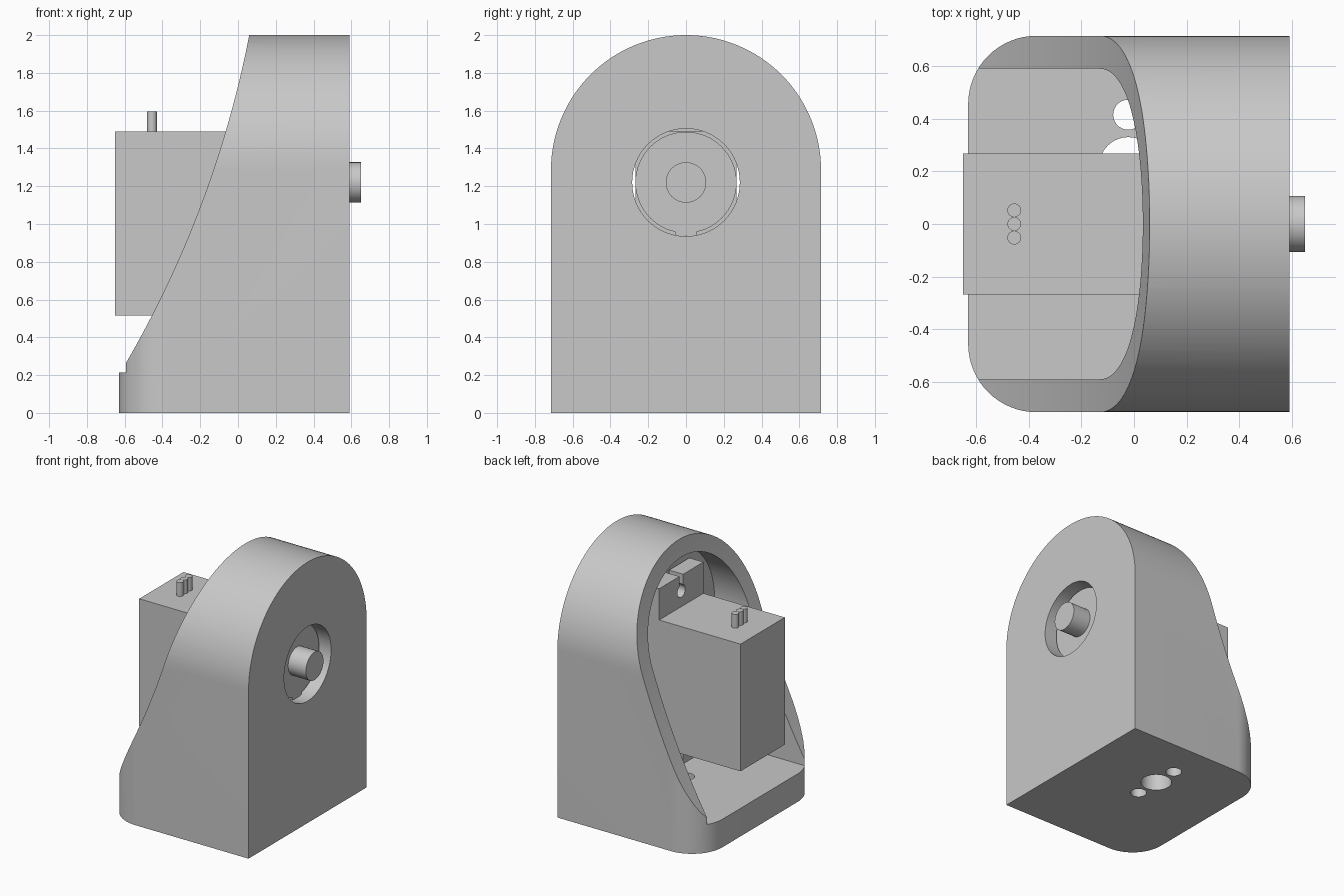
import bpy, bmesh
from math import sin, cos, pi, sqrt
from mathutils import Vector

cube = bpy.data.objects.get("Cube")
if cube:
    bpy.data.objects.remove(cube, do_unlink=True)

GREY = (0.58, 0.58, 0.58, 1)
grey = bpy.data.materials.new("light_grey")
grey.use_nodes = True
grey.diffuse_color = GREY
grey.node_tree.nodes["Principled BSDF"].inputs["Base Color"].default_value = GREY


def prism(name, points, axis, low, high):
    """Extrude a 2D outline along an axis; outline is the other two axes in order."""
    def place(p, t):
        co = list(p)
        co.insert("xyz".index(axis), t)
        return co
    bm = bmesh.new()
    base = bm.faces.new([bm.verts.new(place(p, low)) for p in points])
    moved = bmesh.ops.extrude_face_region(bm, geom=[base])["geom"]
    step = Vector(place((0, 0), high - low))
    bmesh.ops.translate(bm, vec=step, verts=[g for g in moved if isinstance(g, bmesh.types.BMVert)])
    bmesh.ops.recalc_face_normals(bm, faces=bm.faces)
    mesh = bpy.data.meshes.new(name)
    bm.to_mesh(mesh)
    bm.free()
    mesh.materials.append(grey)
    obj = bpy.data.objects.new(name, mesh)
    bpy.context.collection.objects.link(obj)
    return obj


def arc(cx, cy, r, start, end, n):
    return [(cx + r * cos(start + (end - start) * i / n),
             cy + r * sin(start + (end - start) * i / n)) for i in range(n + 1)]


def cylinder(name, a, b, r, axis, low, high, n=64):
    return prism(name, arc(a, b, r, 0, 2 * pi, n)[:-1], axis, low, high)


def box(name, x, y, z):
    return prism(name, [(x[0], y[0]), (x[1], y[0]), (x[1], y[1]), (x[0], y[1])], "z", *z)


def arch(half_width, bottom):
    return [(-half_width, bottom), (half_width, bottom)] + arc(0, SPRING, half_width, 0, pi, 64)


def activate(obj):
    bpy.ops.object.select_all(action='DESELECT')
    obj.select_set(True)
    bpy.context.view_layer.objects.active = obj


def combine(obj, other, operation='DIFFERENCE'):
    """Apply a boolean and discard the helper."""
    other.hide_render = True
    mod = obj.modifiers.new("cut", 'BOOLEAN')
    mod.operation, mod.object, mod.solver = operation, other, 'EXACT'
    activate(obj)
    bpy.ops.object.modifier_apply(modifier=mod.name)
    bpy.data.objects.remove(other, do_unlink=True)


def finish(obj):
    activate(obj)
    bpy.ops.object.shade_smooth_by_angle(angle=0.5)


SPRING = 1.285      # height where the arch starts
FLOOR = 0.215
AXLE = 1.22         # shaft height
FRONT, BACK = -0.63, 0.59
HALF, INNER = 0.715, 0.59
CORNER = 0.26
WALL = 0.17         # inner face of the thick bearing wall

# Housing: arched block with two rounded vertical corners
housing = prism("housing", arch(HALF, 0), "x", FRONT - 0.1, BACK)
cx, cy = FRONT + CORNER, HALF - CORNER
plan = ([(1, -HALF - 0.1), (1, HALF + 0.1), (cx, HALF + 0.1)]
        + arc(cx, cy, CORNER, pi / 2, pi, 16)
        + arc(cx, -cy, CORNER, pi, 1.5 * pi, 16) + [(cx, -HALF - 0.1)])
combine(housing, prism("plan_helper", plan, "z", -0.1, 2.1), 'INTERSECT')

# Sweeping curved cut across the open side
sweep = []
for i in range(41):
    z = FLOOR + (2.1 - FLOOR) * i / 40
    sweep.append((-5.436 + sqrt(5.6 ** 2 - (z - 3.076) ** 2), z))
combine(housing, prism("sweep_cutter", sweep + [(-1, 2.1), (-1, FLOOR)], "y", -1, 1))

# Arched cavity, motor pocket and round shaft opening
combine(housing, prism("cavity_cutter", arch(INNER, FLOOR), "x", -1, WALL))
combine(housing, box("pocket_cutter", (WALL - 0.05, 0.40), (-0.285, 0.285), (0.5, 1.505)))
combine(housing, cylinder("opening_cutter", 0, AXLE, 0.285, "x", 0.3, 0.7))

# Cable and screw holes in the floor
for y, r in ((0.22, 0.11), (0.415, 0.057), (0.025, 0.057)):
    combine(housing, cylinder("floor_hole_cutter", -0.022, y, r, "z", -0.1, FLOOR + 0.05, 40))
finish(housing)

# Motor body
W = 0.268
Z0, Z1 = 0.515, 1.49
finish(box("motor_body", (-0.65, 0.38), (-W, W), (Z0, Z1)))

# Mounting ears with a screw hole and an open slot
for name, low, high, side in (("upper_ear", Z1, Z1 + 0.24, 1), ("lower_ear", Z0 - 0.24, Z0, -1)):
    ear = box(name, (0.04, 0.16), (-W, W), (low, high))
    mid = (low + high) / 2
    combine(ear, cylinder("ear_hole_cutter", 0, mid, 0.048, "x", -0.1, 0.3, 32))
    slot = sorted((mid, mid + side * 0.2))
    combine(ear, box("ear_slot_cutter", (-0.1, 0.3), (-0.023, 0.023), slot))
    finish(ear)

# Gear boss, its key and the output shaft
finish(cylinder("gear_boss", 0, AXLE, 0.268, "x", 0.38, 0.50))
finish(box("boss_key", (0.38, 0.50), (-0.055, 0.055), (0.937, 0.966)))
finish(cylinder("output_shaft", 0, AXLE, 0.107, "x", 0.50, 0.65, 48))

# Cable pins on top of the motor
for i in (-1, 0, 1):
    finish(cylinder("cable_pin", -0.455, i * 0.052, 0.026, "z", Z1, 1.595, 24))
